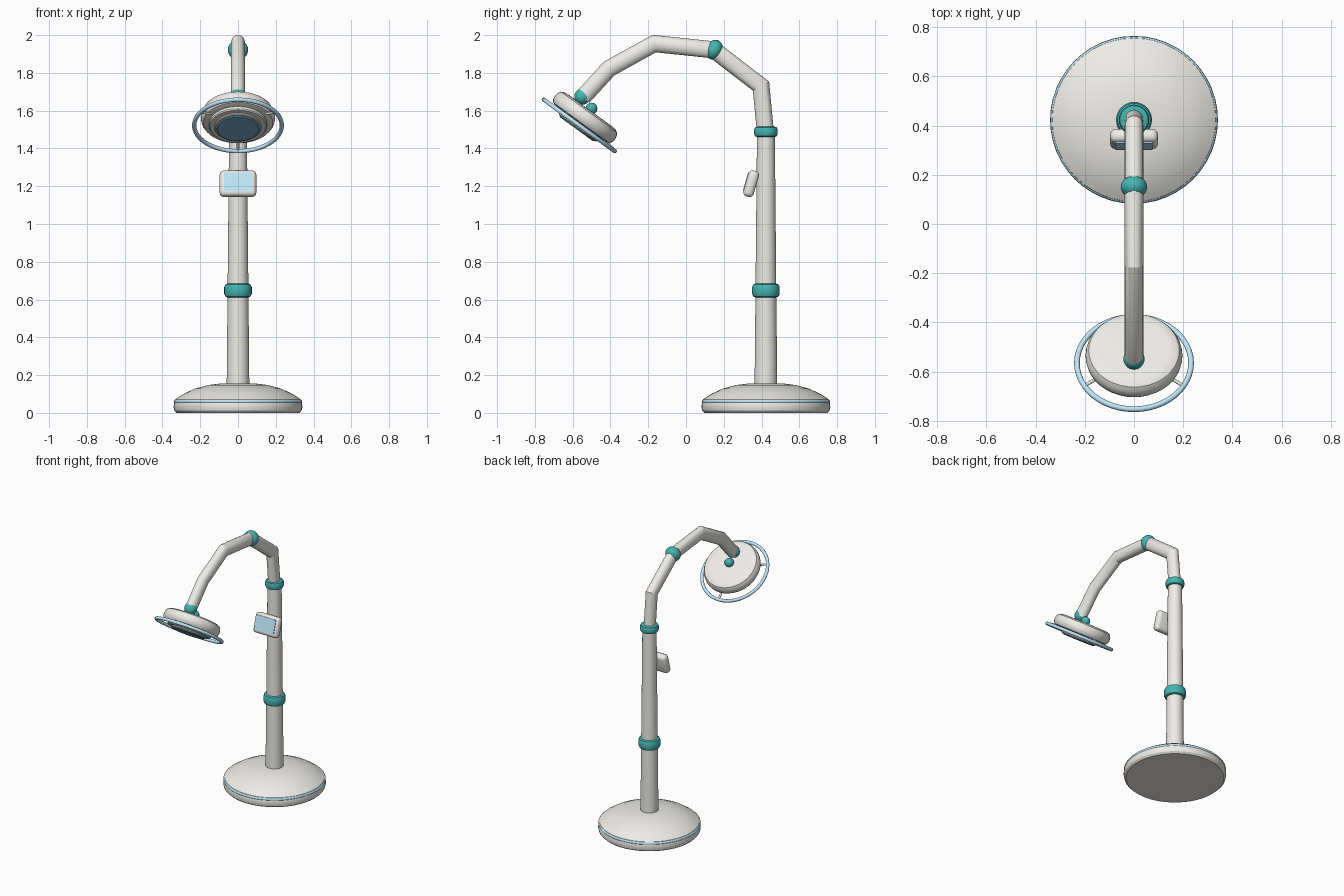
import bpy, bmesh
from math import sin, cos, pi, radians
from mathutils import Matrix, Vector

if "Cube" in bpy.data.objects:
    bpy.data.objects.remove(bpy.data.objects["Cube"])


def material(name, rgb):
    m = bpy.data.materials.new(name)
    m.diffuse_color = (*rgb, 1)
    m.use_nodes = True
    m.node_tree.nodes["Principled BSDF"].inputs["Base Color"].default_value = m.diffuse_color
    return m


WHITE = material("warm_white", (0.85, 0.84, 0.80))
TEAL = material("teal", (0.06, 0.46, 0.44))
BLUE = material("light_blue", (0.52, 0.80, 0.95))
LENS = material("lens_blue", (0.18, 0.42, 0.58))


def finish(name, bm, mat, matrix=Matrix(), angle=30):
    bmesh.ops.recalc_face_normals(bm, faces=bm.faces[:])
    me = bpy.data.meshes.new(name)
    bm.to_mesh(me)
    bm.free()
    ob = bpy.data.objects.new(name, me)
    bpy.context.collection.objects.link(ob)
    ob.matrix_world = matrix
    me.materials.append(mat)
    bpy.ops.object.select_all(action='DESELECT')
    ob.select_set(True)
    bpy.context.view_layer.objects.active = ob
    bpy.ops.object.shade_smooth_by_angle(angle=radians(angle))
    return ob


def bridge(bm, rings, closed=False):
    n = len(rings[0])
    pairs = list(zip(rings, rings[1:])) + ([(rings[-1], rings[0])] if closed else [])
    for a, b in pairs:
        for i in range(n):
            j = (i + 1) % n
            bm.faces.new((a[i], a[j], b[j], b[i]))
    if not closed:
        bm.faces.new(rings[0])
        bm.faces.new(rings[-1])


def lathe(name, profile, mat, matrix=Matrix(), n=32, closed=False, angle=30):
    bm = bmesh.new()
    rings = [[bm.verts.new((r * cos(2 * pi * i / n), r * sin(2 * pi * i / n), z))
              for i in range(n)] for r, z in profile]
    bridge(bm, rings, closed)
    return finish(name, bm, mat, matrix, angle)


def torus(name, R, r, mat, matrix=Matrix(), n=48):
    prof = [(R + r * cos(2 * pi * k / 10), r * sin(2 * pi * k / 10)) for k in range(10)]
    return lathe(name, prof, mat, matrix, n, True, 50)


def ball(name, r, mat, matrix):
    bm = bmesh.new()
    bmesh.ops.create_uvsphere(bm, u_segments=24, v_segments=14, radius=r)
    return finish(name, bm, mat, matrix)


def box(name, size, bevel, mat, matrix):
    bm = bmesh.new()
    bmesh.ops.create_cube(bm, size=1, matrix=Matrix.Diagonal((*size, 1)))
    if bevel:
        bmesh.ops.bevel(bm, geom=bm.edges[:], offset=bevel, segments=3,
                        profile=0.5, affect='EDGES')
    return finish(name, bm, mat, matrix)


def collar(name, r, h, b, mat, z):
    prof = [(r - b, -h / 2), (r - b * .3, -h / 2 + b * .3), (r, -h / 2 + b),
            (r, h / 2 - b), (r - b * .3, h / 2 - b * .3), (r - b, h / 2)]
    return lathe(name, prof, mat, at(0, POLE_Y, z))


def at(x, y, z, tilt=0):
    return Matrix.Translation((x, y, z)) @ Matrix.Rotation(radians(tilt), 4, 'X')


POLE_Y = 0.423

# Domed base with light ring
lathe("base", [(0.325, 0), (0.337, 0.012), (0.341, 0.03), (0.339, 0.05), (0.332, 0.072),
               (0.29, 0.1), (0.23, 0.128), (0.16, 0.147), (0.09, 0.156)],
      WHITE, at(0, POLE_Y, 0), 48)
torus("base_light_ring", 0.33, 0.01, BLUE, at(0, POLE_Y, 0.06))

# Tapered pole and collars
lathe("pole", [(0.06, 0.14), (0.047, 1.5)], WHITE, at(0, POLE_Y, 0))
collar("lower_collar", 0.073, 0.075, 0.02, TEAL, 0.648)
collar("upper_collar", 0.062, 0.056, 0.016, TEAL, 1.488)

# Bent arm: oval tube with mitred corners
path = [Vector((0, y, z)) for y, z in
        [(0.421, 1.48), (0.397, 1.73), (0.147, 1.922), (-0.168, 1.955),
         (-0.407, 1.823), (-0.545, 1.672)]]
bm = bmesh.new()
rings, n = [], 24
for k, p in enumerate(path):
    d0 = (p - path[k - 1]).normalized() if k else (path[1] - p).normalized()
    d1 = (path[k + 1] - p).normalized() if k < len(path) - 1 else d0
    t = (d0 + d1).normalized()
    side = Vector((0, -t.z, t.y)) / t.dot(d0)
    rings.append([bm.verts.new(p + Vector((0.038 * cos(2 * pi * i / n), 0, 0))
                               + side * 0.045 * sin(2 * pi * i / n)) for i in range(n)])
bridge(bm, rings)
finish("arm", bm, WHITE, angle=25)

# Arm joints
ball("elbow_joint", 0.054, TEAL,
     at(0, 0.15, 1.922, 70) @ Matrix.Diagonal((1, 1, 0.82, 1)))
ball("wrist_joint", 0.043, TEAL, at(0, -0.548, 1.675))

# Tilted lamp head
head = at(0, -0.565, 1.522, -36)
lathe("lamp_head", [(0.165, 0.012), (0.184, 0.017), (0.194, 0.032), (0.197, 0.05),
                    (0.194, 0.07), (0.184, 0.087), (0.165, 0.096), (0.14, 0.098)],
      WHITE, head, 40)
lathe("lamp_rim", [(0.125, -0.008), (0.148, -0.008), (0.153, -0.002), (0.153, 0.02)],
      WHITE, head, 40)
lathe("lens_seat", [(0.12, -0.018), (0.124, -0.014), (0.124, 0)], WHITE, head, 40)
lathe("lens", [(0.108, -0.025), (0.113, -0.021), (0.113, -0.01)], LENS, head, 40)
ball("head_joint", 0.031, TEAL, head @ Matrix.Translation((0, 0, 0.11)))

# Handle ring with three spokes
torus("handle_ring", 0.232, 0.0115, BLUE, head)
for k in range(3):
    m = head @ Matrix.Rotation(2 * pi * k / 3, 4, 'Z') @ \
        Matrix.Translation((0, 0.17, 0.014)) @ Matrix.Rotation(-pi / 2 - 0.18, 4, 'X')
    lathe(f"ring_spoke_{k + 1}", [(0.007, 0), (0.007, 0.062)], WHITE, m, 12)

# Control panel on the pole
panel = at(0, 0.345, 1.213, -16)
box("control_panel", (0.194, 0.056, 0.142), 0.022, WHITE, panel)
box("panel_screen", (0.15, 0.01, 0.102), 0, BLUE,
    panel @ Matrix.Translation((0, -0.027, 0.003)))
